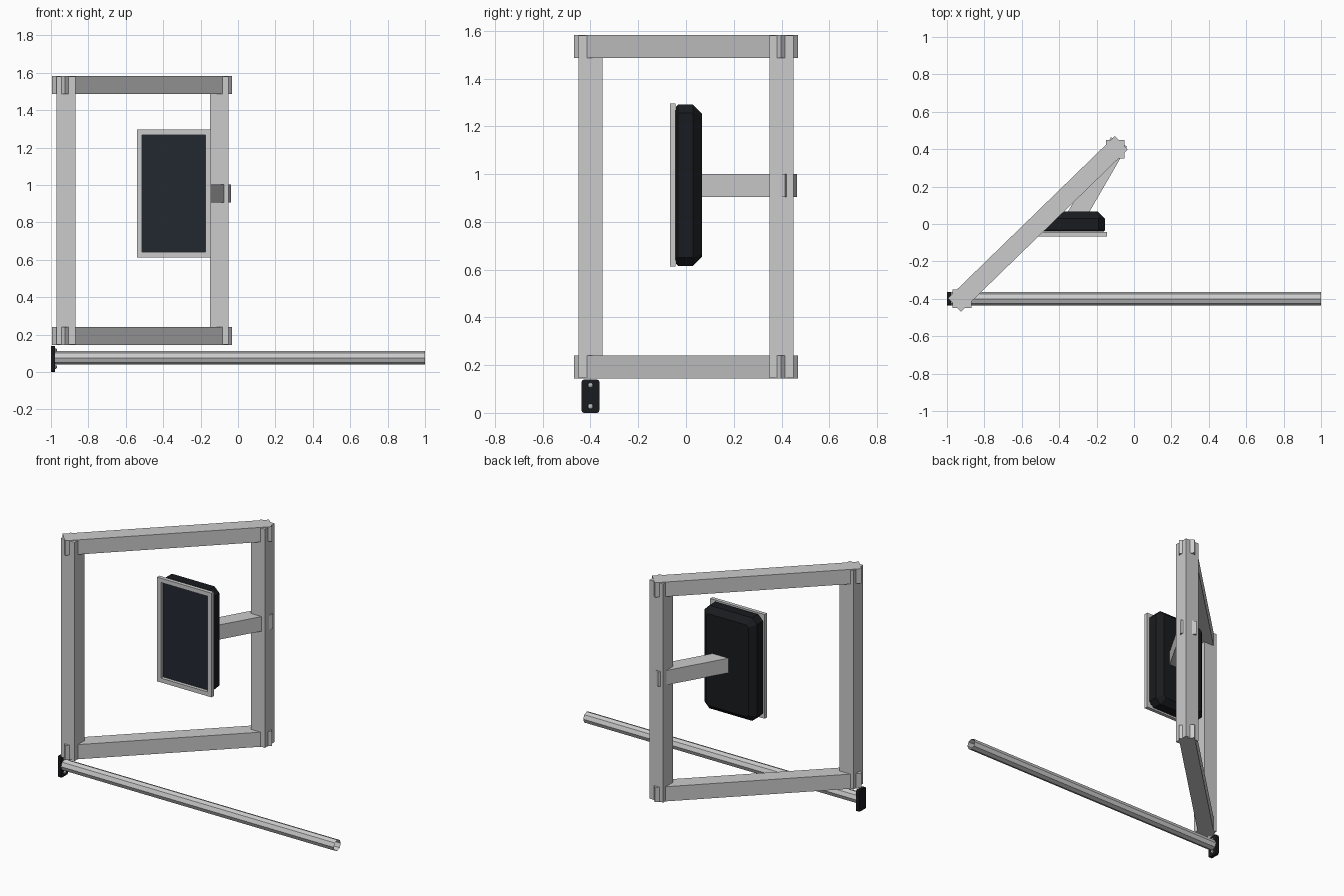
import bpy, bmesh, math
from mathutils import Vector

if "Cube" in bpy.data.objects:
    bpy.data.objects.remove(bpy.data.objects["Cube"])


def material(name, rgb):
    m = bpy.data.materials.new(name)
    m.diffuse_color = (*rgb, 1)
    m.use_nodes = True
    m.node_tree.nodes["Principled BSDF"].inputs["Base Color"].default_value = m.diffuse_color
    return m


BLACK = material("black_plastic", (0.010, 0.011, 0.013))
GLASS = material("dark_glass", (0.016, 0.021, 0.030))


def finish(name, bm, mat=None):
    bmesh.ops.recalc_face_normals(bm, faces=bm.faces)
    me = bpy.data.meshes.new(name)
    bm.to_mesh(me)
    bm.free()
    ob = bpy.data.objects.new(name, me)
    bpy.context.collection.objects.link(ob)
    if mat:
        me.materials.append(mat)
    return ob


def box_bm(size):
    bm = bmesh.new()
    bmesh.ops.create_cube(bm, size=1)
    bmesh.ops.scale(bm, vec=size, verts=bm.verts)
    return bm


def box(name, lo, hi, mat=None):
    lo, hi = Vector(lo), Vector(hi)
    ob = finish(name, box_bm(hi - lo), mat)
    ob.location = (lo + hi) / 2
    return ob


def beam(name, a, b, z, w=0.1, h=0.096):
    """Horizontal beam between two plan points."""
    a, b = Vector((*a, z)), Vector((*b, z))
    d = b - a
    ob = finish(name, box_bm((d.length, w, h)))
    ob.location = (a + b) / 2
    ob.rotation_euler.z = math.atan2(d.y, d.x)
    return ob


# Square frame: upright posts, diagonal rails passing through them
for name, x, y in (("front_post", -0.92, -0.40), ("back_post", -0.10, 0.40)):
    box(name, (x - 0.05, y - 0.05, 0.147), (x + 0.05, y + 0.05, 1.58))
for name, z in (("bottom_rail", 0.193), ("top_rail", 1.535)):
    beam(name, (-0.96, -0.433), (-0.068, 0.434), z)

# Arm from the back post to the display
beam("display_arm", (-0.325, 0.015), (-0.08, 0.439), 0.953)

# Display housing: chamfered corners, chamfered rear edges
bm = box_bm((0.38, 0.107, 0.675))
upright = [e for e in bm.edges
           if abs(e.verts[0].co.y - e.verts[1].co.y) > 0.05]
bmesh.ops.bevel(bm, geom=upright, offset=0.035, segments=1, affect='EDGES')
rear = [e for e in bm.edges if all(v.co.y > 0.05 for v in e.verts)]
bmesh.ops.bevel(bm, geom=rear, offset=0.037, segments=1, affect='EDGES')
front = [e for e in bm.edges if all(v.co.y < -0.05 for v in e.verts)]
bmesh.ops.bevel(bm, geom=front, offset=0.008, segments=1, affect='EDGES')
finish("display_housing", bm, BLACK).location = (-0.345, 0.0125, 0.953)

# Bezel: one ring extruded in depth
bm = bmesh.new()
x0, x1, z0, z1, t = -0.54, -0.145, 0.612, 1.295, 0.028
loops = []
for y in (-0.068, -0.044):
    for i in (0, t):
        loops.append([bm.verts.new((x, y, z)) for x, z in (
            (x0 + i, z0 + i), (x1 - i, z0 + i), (x1 - i, z1 - i), (x0 + i, z1 - i))])
for a, b in ((0, 1), (1, 3), (3, 2), (2, 0)):
    for k in range(4):
        n = (k + 1) % 4
        bm.faces.new((loops[a][k], loops[a][n], loops[b][n], loops[b][k]))
finish("display_bezel", bm)

# Screen
box("screen", (x0 + t - 0.002, -0.047, z0 + t - 0.002),
    (x1 - t + 0.002, -0.042, z1 - t + 0.002), GLASS)

# Open-ended rod
bm = bmesh.new()
bmesh.ops.create_cone(bm, cap_ends=False, segments=8, radius1=0.036,
                      radius2=0.036, depth=1.98)
rod = finish("floor_rod", bm)
rod.location = (0.01, -0.40, 0.075)
rod.rotation_euler = (0, math.pi / 2, 0)

# Black wall plate with rounded corners
bm = box_bm((0.022, 0.074, 0.14))
corners = [e for e in bm.edges
           if abs(e.verts[0].co.x - e.verts[1].co.x) > 0.01]
bmesh.ops.bevel(bm, geom=corners, offset=0.01, segments=2, profile=0.5, affect='EDGES')
finish("rod_end_plate", bm, BLACK).location = (-0.989, -0.40, 0.07)

# Plate screws
for name, z in (("lower_screw", 0.027), ("upper_screw", 0.116)):
    bm = bmesh.new()
    bmesh.ops.create_uvsphere(bm, u_segments=10, v_segments=6, radius=0.011)
    bmesh.ops.scale(bm, vec=(0.9, 1, 1), verts=bm.verts)
    finish(name, bm).location = (-0.977, -0.40, z)
